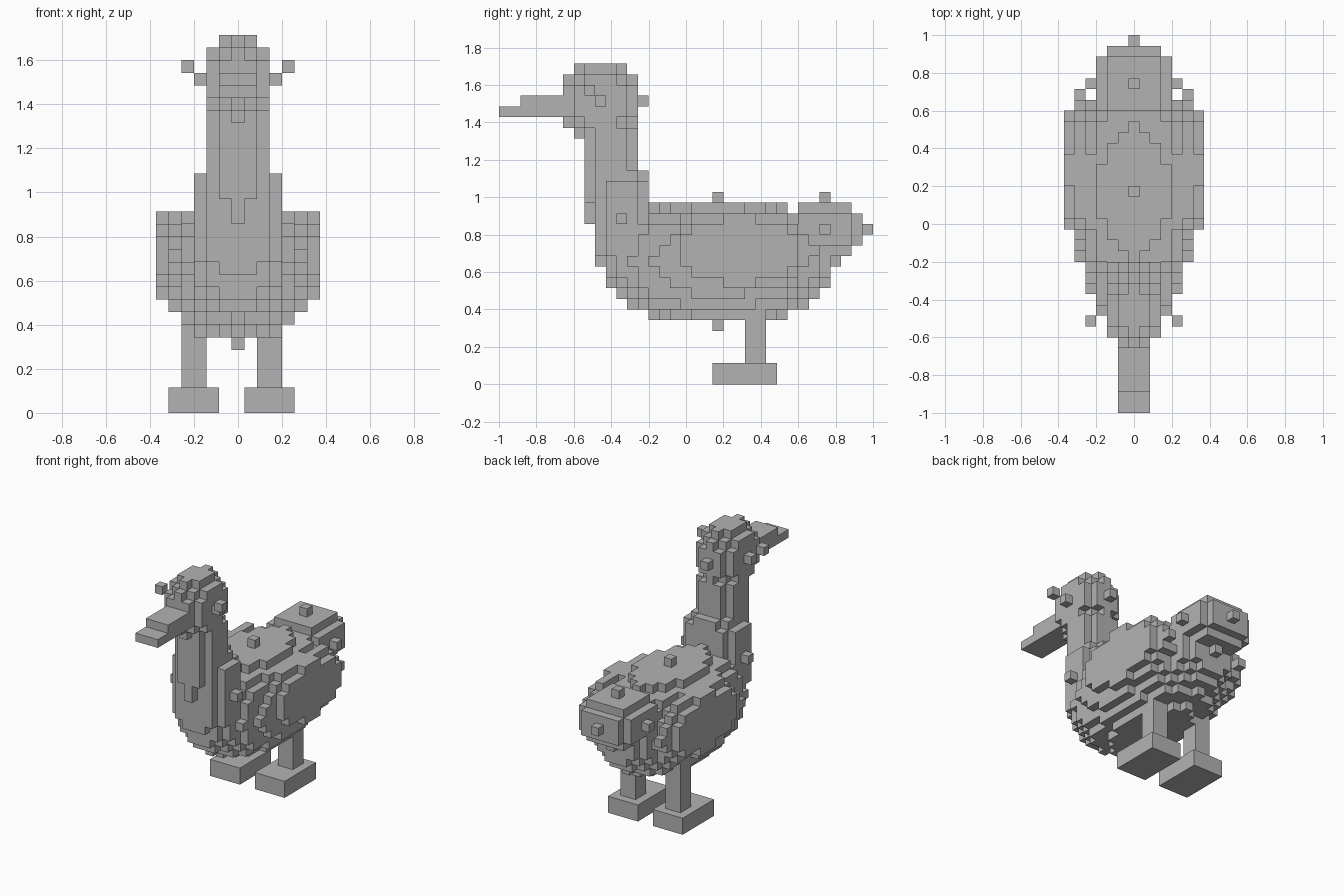
import bpy
import bmesh
from itertools import product
from mathutils import Vector

cube = bpy.data.objects.get("Cube")
if cube:
    bpy.data.objects.remove(cube, do_unlink=True)

UNIT = 2 / 35  # edge of one block

grey = bpy.data.materials.new("plain grey")
grey.use_nodes = True
grey.diffuse_color = (0.45, 0.45, 0.45, 1)
grey.node_tree.nodes["Principled BSDF"].inputs["Base Color"].default_value = grey.diffuse_color


def ellipsoid(centre, radii):
    """Grid cells whose centres lie inside an ellipsoid."""
    spans = [range(int(c - r), int(c + r) + 1) for c, r in zip(centre, radii)]
    return {p for p in product(*spans)
            if sum(((a - c) / r) ** 2 for a, c, r in zip(p, centre, radii)) <= 1.0001}


def box(low, high):
    """Grid cells from low to high, both included."""
    return set(product(*[range(a, b + 1) for a, b in zip(low, high)]))


# Parts in grid cells: x counts from the middle, y from the bill tip, z from the ground
parts = {
    "body": ellipsoid((0, 20, 11), (6, 11, 6)),
    "chest": ellipsoid((0, 11, 15), (4, 3, 6)),
    "neck": ellipsoid((0, 10, 20), (2.5, 2.5, 7)),
    "head": ellipsoid((0, 9, 26), (3, 4, 3.5)),
    "tail": ellipsoid((0, 30, 14), (4, 4, 3)),
    "bill": box((-1, 2, 25), (1, 6, 26)) | box((-1, 0, 25), (1, 1, 25)),
}
for side, s in (("left", 1), ("right", -1)):
    parts[side + "_wing"] = ellipsoid((5 * s, 22, 12), (1.8, 7, 3.7))
    parts[side + "_eye"] = {(4 * s, 8, 27)}

# The legs stand half a step off to one side
for side, x in (("left", 2), ("right", -4)):
    parts[side + "_leg"] = box((x, 23, 2), (x + 1, 24, 7))
    parts[side + "_foot"] = box((x - 1, 20, 0), (x + 2, 25, 1))

filled = set().union(*parts.values())


def build(name, cells):
    """Make the outer block faces of one part."""
    bm = bmesh.new()
    corners = {}

    def vert(p):
        if p not in corners:
            x, y, z = p
            corners[p] = bm.verts.new(((x - 0.5) * UNIT, y * UNIT - 1, z * UNIT))
        return corners[p]

    for cell in sorted(cells):
        for axis, step in product(range(3), (-1, 1)):
            near = list(cell)
            near[axis] += step
            if tuple(near) in filled:
                continue
            u, w = (axis + 1) % 3, (axis + 2) % 3
            ring = []
            for du, dw in ((0, 0), (1, 0), (1, 1), (0, 1)):
                p = list(cell)
                p[axis] += step > 0
                p[u] += du
                p[w] += dw
                ring.append(vert(tuple(p)))
            bm.faces.new(ring if step > 0 else ring[::-1])
    mesh = bpy.data.meshes.new(name)
    bm.to_mesh(mesh)
    bm.free()
    mesh.materials.append(grey)
    bpy.context.collection.objects.link(bpy.data.objects.new(name, mesh))


# Each cell belongs to the first part that claims it
taken = set()
for name, cells in parts.items():
    build(name, cells - taken)
    taken |= cells
